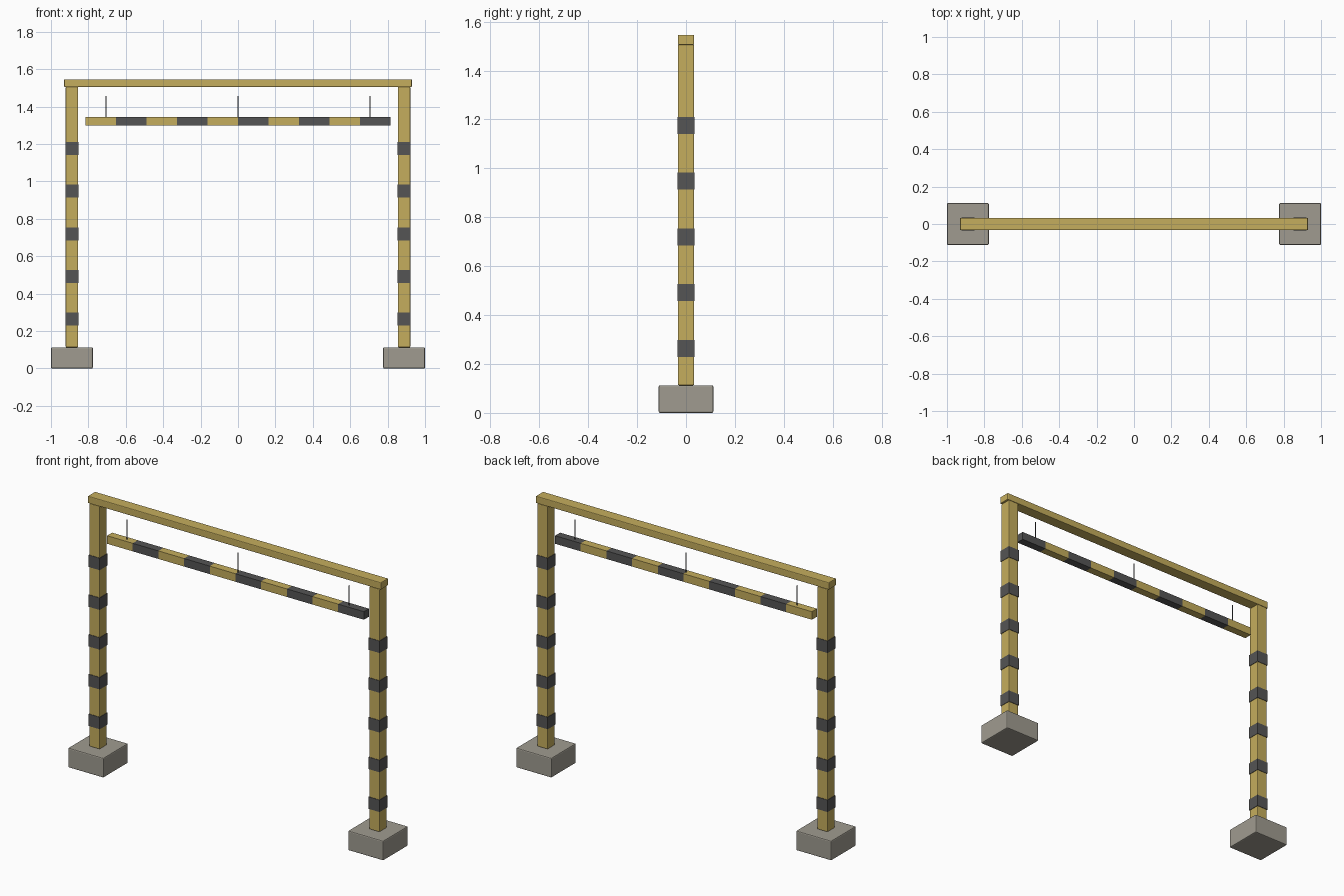
import bpy

cube = bpy.data.objects.get("Cube")
if cube:
    bpy.data.objects.remove(cube, do_unlink=True)


def material(name, rgb):
    mat = bpy.data.materials.new(name)
    mat.use_nodes = True
    mat.diffuse_color = (*rgb, 1)
    mat.node_tree.nodes["Principled BSDF"].inputs["Base Color"].default_value = (*rgb, 1)
    return mat


yellow = material("yellow paint", (0.56, 0.42, 0.11))
dark = material("dark stripe", (0.09, 0.09, 0.09))
concrete = material("concrete", (0.35, 0.33, 0.28))
steel = material("hanger steel", (0.09, 0.09, 0.1))


def box(name, size, centre, mat, bevel=0):
    bpy.ops.mesh.primitive_cube_add(size=1, location=centre)
    obj = bpy.context.object
    obj.name = name
    obj.scale = size
    bpy.ops.object.transform_apply(location=False, rotation=False, scale=True)
    obj.data.materials.append(mat)
    if bevel:
        mod = obj.modifiers.new("edge bevel", 'BEVEL')
        mod.width = bevel
        mod.segments = 2
    return obj


BASE_TOP, POST_TOP, POST_X = 0.113, 1.505, 0.888

# Footings, posts and their painted bands
for side, sign in (("left", 1), ("right", -1)):
    x = sign * POST_X
    box(f"{side}_footing", (0.224, 0.224, BASE_TOP), (x, 0, BASE_TOP / 2), concrete, 0.006)
    box(f"{side}_post", (0.066, 0.066, POST_TOP - BASE_TOP),
        (x, 0, (POST_TOP + BASE_TOP) / 2), yellow, 0.004)
    for i in range(5):
        box(f"{side}_post_band_{i + 1}", (0.071, 0.071, 0.069),
            (x, 0, 0.264 + i * 0.228), dark)

# Top crossbeam
box("crossbeam", (1.86, 0.066, 0.041), (0, 0, POST_TOP + 0.0205), yellow, 0.004)

# Hanging clearance bar in alternating segments
SEGMENT = 0.163
for i in range(10):
    box(f"clearance_bar_segment_{i + 1}", (SEGMENT, 0.046, 0.046),
        ((i - 4.5) * SEGMENT, 0, 1.322), dark if i % 2 else yellow)

# Hanger rods
for name, x in (("right", -0.705), ("middle", 0), ("left", 0.705)):
    bpy.ops.mesh.primitive_cylinder_add(vertices=8, radius=0.003, depth=0.115,
                                        location=(x, 0, 1.4))
    rod = bpy.context.object
    rod.name = f"{name}_hanger_rod"
    rod.data.materials.append(steel)
    bpy.ops.object.shade_smooth_by_angle()
